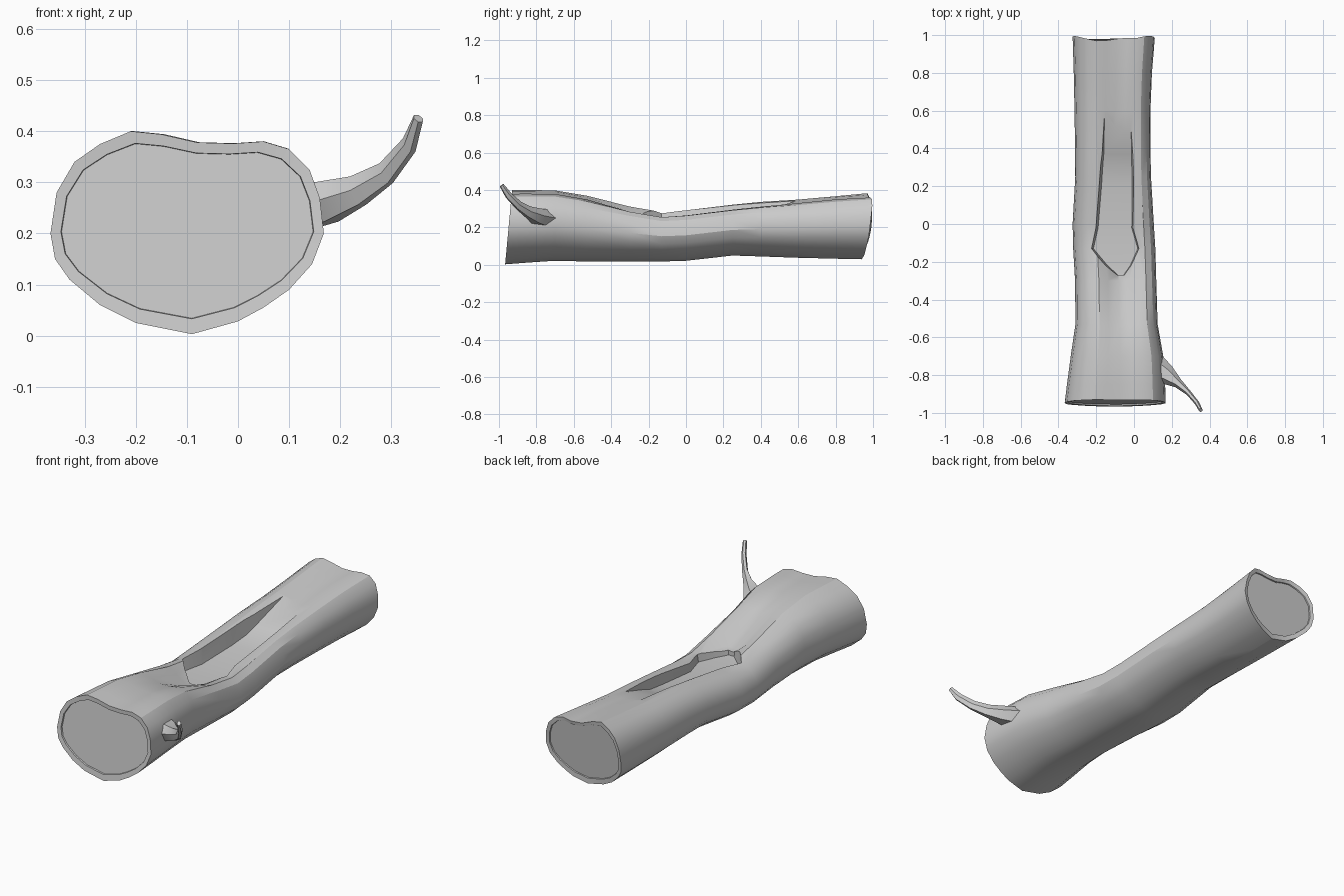
import bpy, bmesh, math
from mathutils import Vector

if "Cube" in bpy.data.objects:
    bpy.data.objects.remove(bpy.data.objects["Cube"])

# Cross-section of the log, in a unit box (x, z), front end outline
OUTLINE = [(-.367, .2), (-.355, .28), (-.32, .34), (-.27, .375), (-.21, .4), (-.15, .394),
           (-.08, .378), (-.01, .376), (.05, .38), (.1, .365), (.14, .325), (.16, .27),
           (.168, .2), (.145, .14), (.1, .09), (.05, .055), (0, .028), (-.09, .003),
           (-.2, .025), (-.27, .06), (-.33, .11), (-.358, .15)]
UNIT = [((x + .367) / .535, (z - .003) / .397) for x, z in OUTLINE]

# Stations along the log: y, left x, right x, bottom z, top z, groove depth on top
STATIONS = [(-.95, -.367, .168, .003, .40, 0), (-.85, -.355, .165, .012, .40, 0),
            (-.7, -.335, .155, .022, .398, 0), (-.53, -.31, .125, .018, .372, .01),
            (-.3, -.312, .118, .018, .326, .07), (-.13, -.322, .113, .018, .29, .045),
            (0, -.325, .105, .022, .296, .03), (.25, -.311, .09, .05, .326, .025),
            (.4, -.312, .087, .045, .34, .02), (.6, -.315, .087, .038, .35, .006),
            (.8, -.319, .095, .033, .367, 0), (.96, -.325, .11, .03, .385, .012)]


def new_object(name, bm):
    bmesh.ops.recalc_face_normals(bm, faces=bm.faces)
    mesh = bpy.data.meshes.new(name)
    bm.to_mesh(mesh)
    bm.free()
    obj = bpy.data.objects.new(name, mesh)
    bpy.context.collection.objects.link(obj)
    return obj


def loft(name, rings):
    """Skin closed rings of points and cap both ends."""
    bm = bmesh.new()
    rows = [[bm.verts.new(p) for p in r] for r in rings]
    n = len(rows[0])
    for a, b in zip(rows, rows[1:]):
        for i in range(n):
            j = (i + 1) % n
            bm.faces.new((a[i], a[j], b[j], b[i]))
    bm.faces.new(rows[0])
    bm.faces.new(rows[-1])
    return new_object(name, bm)


def smooth(obj, degrees):
    bpy.ops.object.select_all(action='DESELECT')
    obj.select_set(True)
    bpy.context.view_layer.objects.active = obj
    bpy.ops.object.shade_smooth_by_angle(angle=math.radians(degrees))


def section(y, xl, xr, zb, zt, dip):
    ring = []
    for u, t in UNIT:
        x, z = xl + u * (xr - xl), zb + t * (zt - zb)
        if t > .5:
            z -= dip * math.exp(-((x + .06) / .1) ** 2)
        yy = y
        if y < -.9:                      # sloping front cut
            yy = -.967 + .037 * t
        elif y > .9:                     # uneven back break
            yy = .94 + .05 * math.sin(math.pi * min(t * .75, 1)) + .006 * math.cos(9 * u)
            yy += .018 * math.exp(-((u - .92) / .08) ** 2) * t
        ring.append(Vector((x, yy, z)))
    return ring


def inset(ring, factor, dy):
    c = sum(ring, Vector()) / len(ring)
    return [c + Vector(((p.x - c.x) * (factor + .02), (p.y - c.y) * factor + dy, (p.z - c.z) * (factor - .04)))
            for p in ring]


# Log body, with a bark rim and slightly sunken wood at each end
body = [section(*s) for s in STATIONS]
first, last = body[0], body[-1]
rings = [inset(first, .90, .010), inset(first, .905, .002)] + body
rings += [inset(last, .90, -.003), inset(last, .895, -.010)]
log = loft("log", rings)

# Torn hollow on top: floor stations y, left x, right x, floor z, ramping out at the back
HOLE = [(-.27, -.085, -.055, .218), (-.22, -.14, -.02, .215), (-.13, -.215, .02, .215),
        (-.02, -.19, -.012, .216), (.2, -.172, -.01, .235), (.31, -.165, -.012, .25),
        (.37, -.16, -.012, .272), (.62, -.155, -.02, .352)]
cut = [[Vector((l, y, z)), Vector((r, y, z)), Vector((r + .04, y, z + .25)), Vector((l - .04, y, z + .25))]
       for y, l, r, z in HOLE]
cutter = loft("hollow_cutter", cut)
mod = log.modifiers.new("hollow", 'BOOLEAN')
mod.operation = 'DIFFERENCE'
mod.solver = 'EXACT'
mod.object = cutter
bpy.context.view_layer.objects.active = log
bpy.ops.object.modifier_apply(modifier=mod.name)
bpy.data.objects.remove(cutter)
smooth(log, 28)

# Curved twig with a flared base: centre, half width (horizontal), half height
TWIG = [((.11, -.765, .25), .08, .052), ((.175, -.80, .262), .052, .046),
        ((.235, -.845, .284), .025, .034), ((.29, -.895, .318), .014, .026),
        ((.335, -.95, .373), .012, .021), ((.353, -.985, .425), .010, .013)]
twig_rings = []
for i, (c, w, h) in enumerate(TWIG):
    a, b = Vector(TWIG[max(i - 1, 0)][0]), Vector(TWIG[min(i + 1, len(TWIG) - 1)][0])
    d = (b - a).normalized()
    side = d.cross(Vector((0, 0, 1))).normalized()
    up = side.cross(d)
    twig_rings.append([Vector(c) + side * w * math.cos(k * math.tau / 6) + up * h * math.sin(k * math.tau / 6)
                       for k in range(6)])
twig = loft("twig", twig_rings)
smooth(twig, 32)
